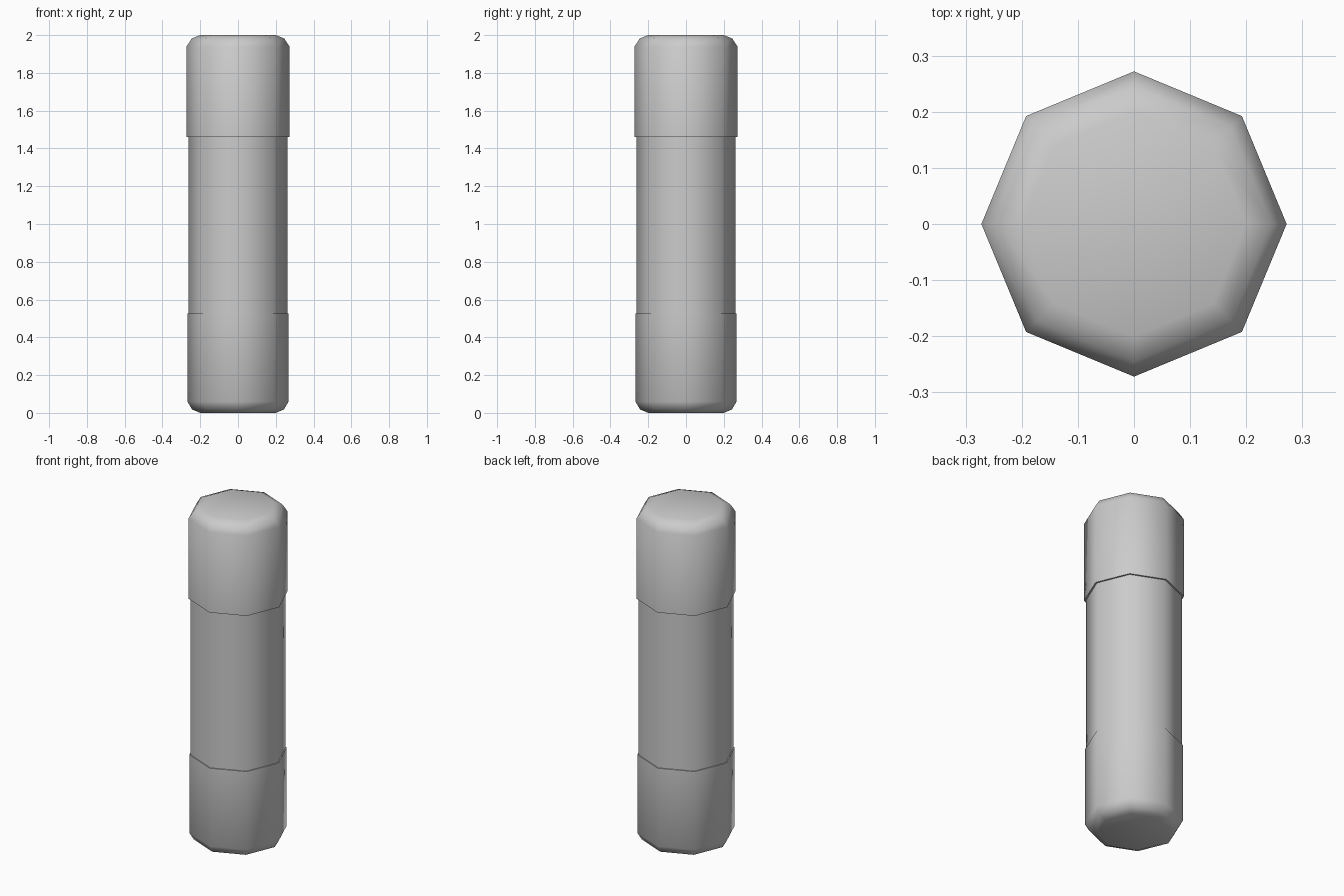
import bpy
import bmesh
import math

if "Cube" in bpy.data.objects:
    bpy.data.objects.remove(bpy.data.objects["Cube"])

SIDES = 8


def lathe(name, profile, close_ends):
    """Revolve (radius, z) points into an eight-sided part, bottom to top."""
    bm = bmesh.new()
    rings = []
    for r, z in profile:
        rings.append([bm.verts.new((r * math.cos(2 * math.pi * i / SIDES),
                                    r * math.sin(2 * math.pi * i / SIDES), z))
                      for i in range(SIDES)])
    for low, high in zip(rings, rings[1:]):
        for i in range(SIDES):
            j = (i + 1) % SIDES
            bm.faces.new((low[i], low[j], high[j], high[i]))
    if "bottom" in close_ends:
        bm.faces.new(rings[0][::-1])
    if "top" in close_ends:
        bm.faces.new(rings[-1])
    mesh = bpy.data.meshes.new(name)
    bm.to_mesh(mesh)
    bm.free()
    obj = bpy.data.objects.new(name, mesh)
    bpy.context.collection.objects.link(obj)
    # Smooth the facets and rounded ends, keep the cap lips sharp
    bpy.ops.object.select_all(action='DESELECT')
    obj.select_set(True)
    bpy.context.view_layer.objects.active = obj
    bpy.ops.object.shade_smooth_by_angle(angle=math.radians(60))
    return obj


# Middle tube, tucked slightly into both caps
lathe("tube_body", [(0.262, 0.48), (0.262, 1.51)], ())

# Bottom cap with rounded base and a thin lip
lathe("bottom_cap",
      [(0.20, 0.0), (0.243, 0.018), (0.268, 0.06), (0.268, 0.527), (0.255, 0.527)],
      ("bottom",))

# Top cap with rounded crown and a thin lip
lathe("top_cap",
      [(0.255, 1.46), (0.272, 1.46), (0.272, 1.94), (0.245, 1.982), (0.20, 2.0)],
      ("top",))
